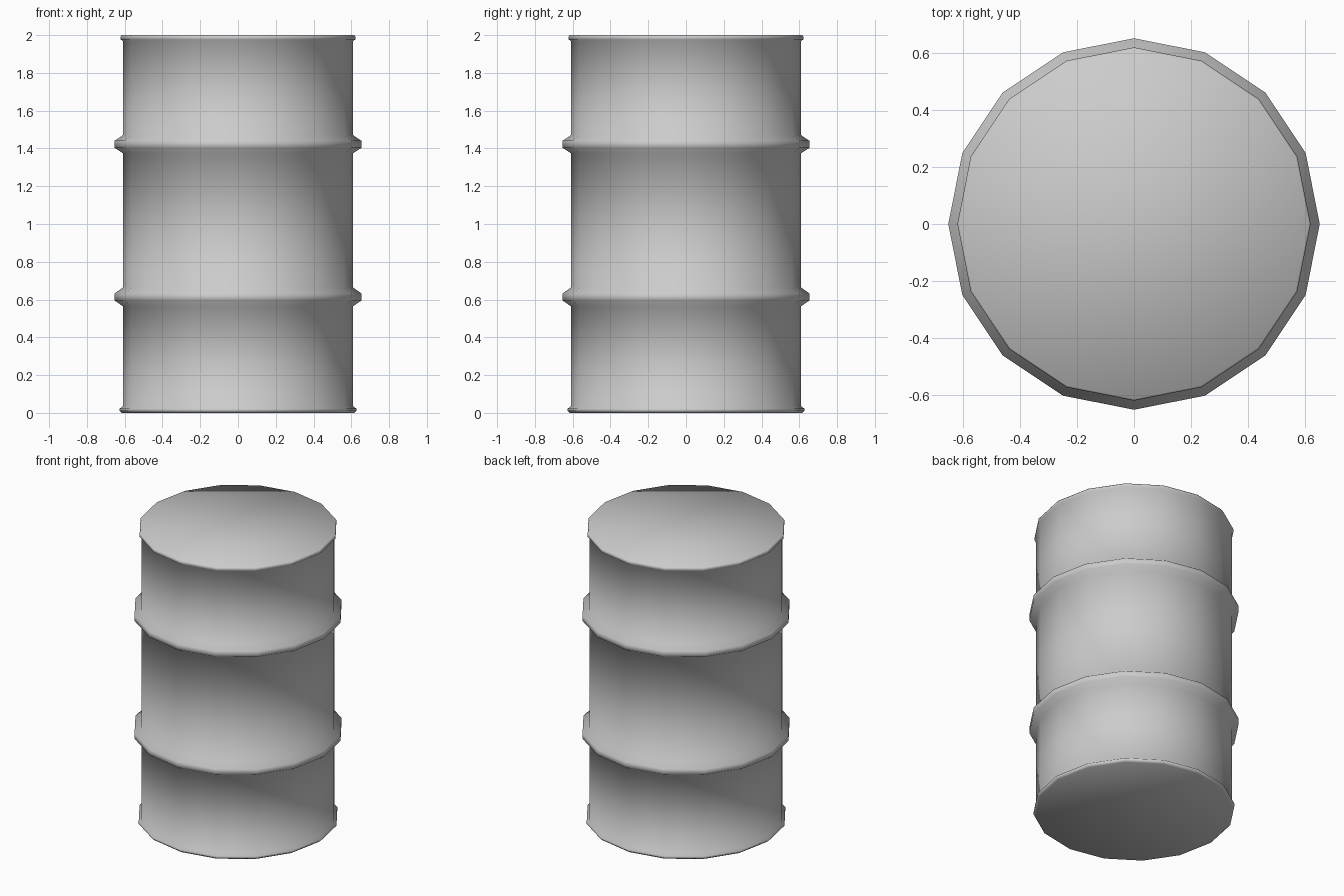
import bpy, bmesh, math

if "Cube" in bpy.data.objects:
    bpy.data.objects.remove(bpy.data.objects["Cube"])

SIDES = 16

# Drum outline as (radius, height): rims at both ends, two raised hoops
profile = [
    (0.615, 0.0), (0.627, 0.01), (0.627, 0.022), (0.61, 0.035),
    (0.61, 0.565), (0.653, 0.595), (0.653, 0.633), (0.61, 0.663),
    (0.61, 1.375), (0.653, 1.403), (0.653, 1.441), (0.61, 1.47),
    (0.61, 1.968), (0.621, 1.978), (0.621, 1.992), (0.615, 2.0),
]

bm = bmesh.new()
rings = []
for r, z in profile:
    rings.append([bm.verts.new((r * math.cos(2 * math.pi * i / SIDES),
                                r * math.sin(2 * math.pi * i / SIDES), z))
                  for i in range(SIDES)])

# Side walls
for low, high in zip(rings, rings[1:]):
    for i in range(SIDES):
        j = (i + 1) % SIDES
        bm.faces.new((low[i], low[j], high[j], high[i]))

# Flat end caps
bm.faces.new(rings[0][::-1])
bm.faces.new(rings[-1])

# Smooth shading all over, including the caps
for f in bm.faces:
    f.smooth = True

mesh = bpy.data.meshes.new("drum")
bm.to_mesh(mesh)
bm.free()
drum = bpy.data.objects.new("drum", mesh)
bpy.context.collection.objects.link(drum)
